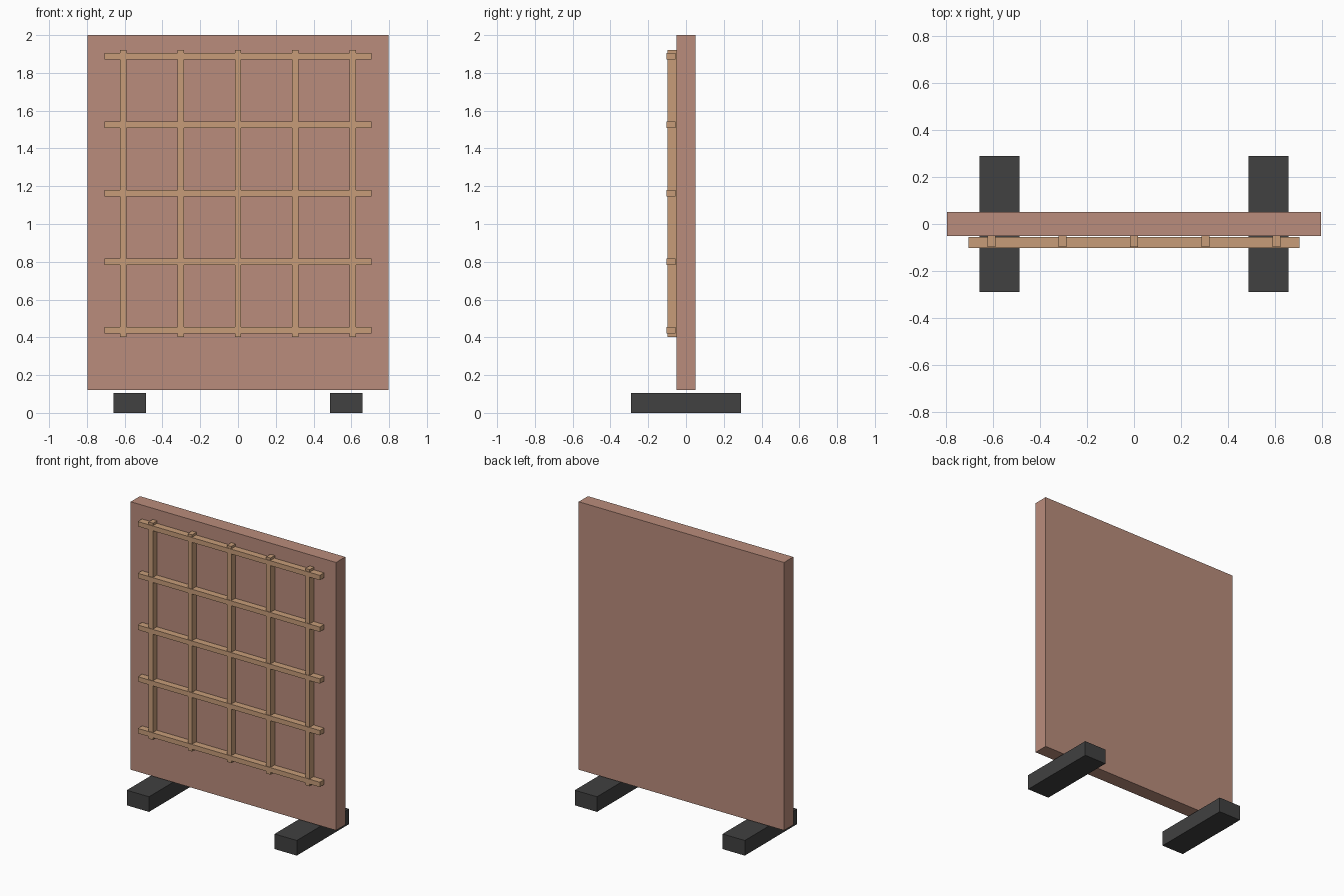
import bpy

if "Cube" in bpy.data.objects:
    bpy.data.objects.remove(bpy.data.objects["Cube"])


def material(name, rgb):
    m = bpy.data.materials.new(name)
    m.diffuse_color = (*rgb, 1.0)
    m.use_nodes = True
    m.node_tree.nodes["Principled BSDF"].inputs["Base Color"].default_value = m.diffuse_color
    return m


terracotta = material("terracotta", (0.49, 0.265, 0.20))
wood = material("light wood", (0.57, 0.335, 0.19))
charcoal = material("charcoal", (0.052, 0.052, 0.052))


def box(name, x, y, z, mat):
    """Box from (min, max) ranges on each axis."""
    bpy.ops.mesh.primitive_cube_add(size=1, location=[sum(r) / 2 for r in (x, y, z)])
    ob = bpy.context.object
    ob.name = name
    ob.scale = [r[1] - r[0] for r in (x, y, z)]
    bpy.ops.object.transform_apply(location=False, rotation=False, scale=True)
    ob.data.materials.append(mat)


# Upright panel
box("panel", (-0.796, 0.796), (-0.051, 0.051), (0.122, 2.0), terracotta)

# Two feet running front to back
for side, cx in (("left", -0.573), ("right", 0.573)):
    box(f"{side}_foot", (cx - 0.086, cx + 0.086), (-0.29, 0.29), (0, 0.106), charcoal)

# Trellis on the front: uprights against the panel, rails slightly proud
h = 0.017
for i in range(5):
    x = (i - 2) * 0.304
    box(f"trellis_upright_{i + 1}", (x - h, x + h), (-0.098, -0.051), (0.403, 1.922), wood)
    z = 0.438 + i * 0.3625
    box(f"trellis_rail_{i + 1}", (-0.706, 0.706), (-0.102, -0.055), (z - h, z + h), wood)
